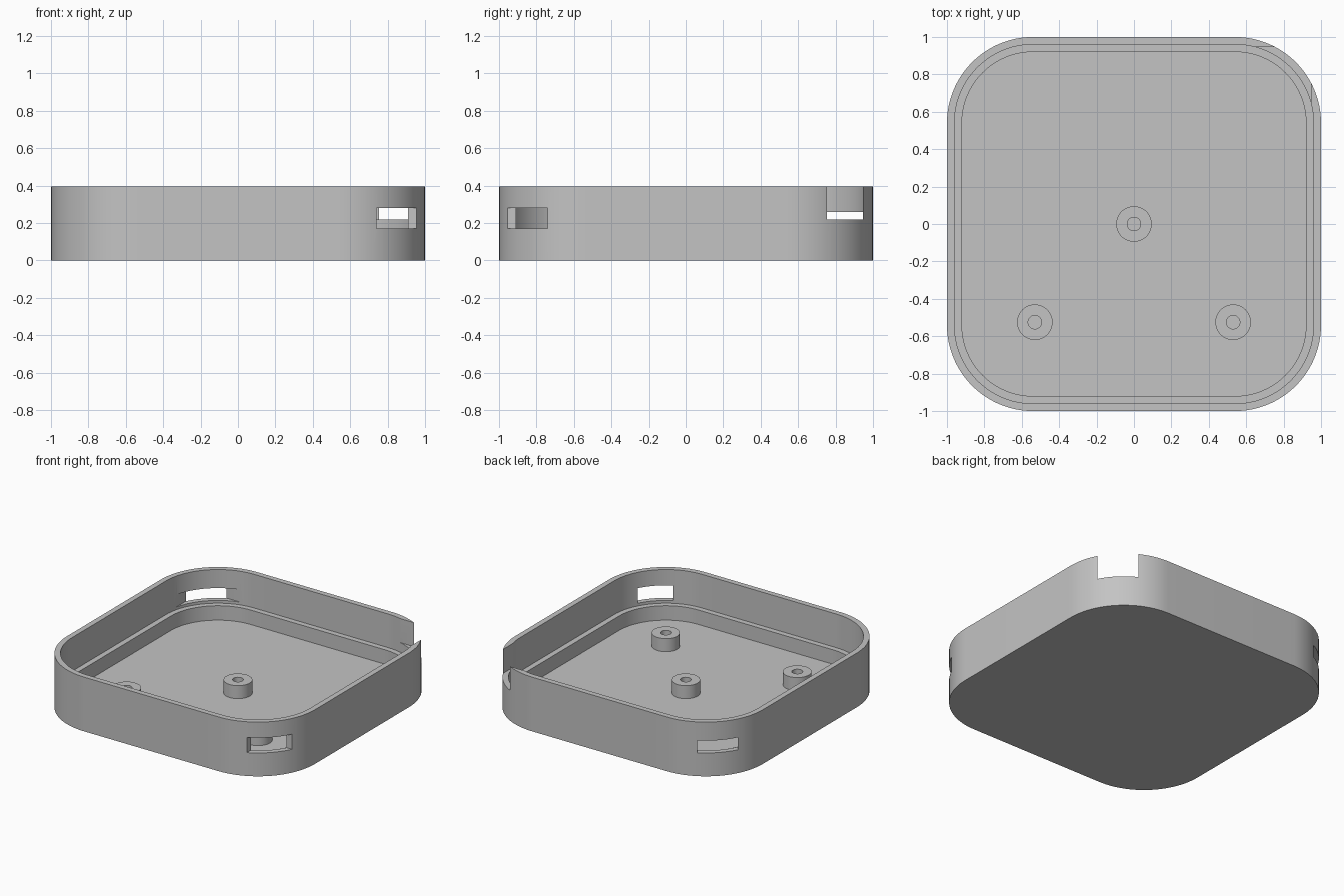
import bpy, bmesh
from math import cos, sin, pi, radians

if "Cube" in bpy.data.objects:
    bpy.data.objects.remove(bpy.data.objects["Cube"])

HEIGHT, FLOOR, LEDGE = 0.395, 0.045, 0.15
CORNER = 0.54  # corner arc centres

gray = bpy.data.materials.new("light gray plastic")
gray.use_nodes = True
gray.diffuse_color = (0.55, 0.55, 0.55, 1)
gray.node_tree.nodes["Principled BSDF"].inputs["Base Color"].default_value = gray.diffuse_color


def rounded_square(half, steps=24):
    r = half - CORNER
    pts = []
    for q, (sx, sy) in enumerate([(1, 1), (-1, 1), (-1, -1), (1, -1)]):
        for i in range(steps + 1):
            a = (q + i / steps) * pi / 2
            pts.append((sx * CORNER + r * cos(a), sy * CORNER + r * sin(a)))
    return pts


def circle(r, steps=48):
    return [(r * cos(2 * pi * i / steps), r * sin(2 * pi * i / steps)) for i in range(steps)]


def loft(name, loops, location=(0, 0, 0)):
    """Bridge (outline, z) loops in order and cap both ends."""
    bm = bmesh.new()
    rings = [[bm.verts.new((x, y, z)) for x, y in pts] for pts, z in loops]
    for a, b in zip(rings, rings[1:]):
        n = len(a)
        for i in range(n):
            j = (i + 1) % n
            bm.faces.new((a[i], a[j], b[j], b[i]))
    bm.faces.new(rings[0][::-1])
    bm.faces.new(rings[-1])
    bmesh.ops.recalc_face_normals(bm, faces=bm.faces)
    mesh = bpy.data.meshes.new(name)
    bm.to_mesh(mesh)
    bm.free()
    mesh.materials.append(gray)
    ob = bpy.data.objects.new(name, mesh)
    ob.location = location
    bpy.context.collection.objects.link(ob)
    return ob


def smooth(ob):
    bpy.ops.object.select_all(action="DESELECT")
    ob.select_set(True)
    bpy.context.view_layer.objects.active = ob
    bpy.ops.object.shade_smooth_by_angle(angle=radians(30))


# Tray: outer wall, rim, upper inner wall, ledge, lower inner wall, floor
tray = loft("tray", [
    (rounded_square(1.0), 0), (rounded_square(1.0), HEIGHT),
    (rounded_square(0.96), HEIGHT), (rounded_square(0.96), LEDGE),
    (rounded_square(0.92), LEDGE), (rounded_square(0.92), FLOOR)])


# Corner openings: square blocks whose edges cross the rounded wall
def cut_corner(name, sx, sy, near, far, z0, z1):
    block = [(sx * x, sy * y) for x, y in
             [(near, near), (far, near), (far, far), (near, far)]]
    cutter = loft(name, [(block, z0), (block, z1)])
    mod = tray.modifiers.new(name, "BOOLEAN")
    mod.object = cutter
    mod.operation = "DIFFERENCE"
    mod.solver = "EXACT"
    return cutter


cutters = [
    cut_corner("front_slot_cutter", 1, -1, 0.74, 1.1, 0.17, 0.28),
    cut_corner("back_slot_cutter", -1, 1, 0.5, 0.947, 0.17, 0.26),
    cut_corner("notch_cutter", 1, 1, 0.5, 0.947, 0.22, 0.6)]

# Apply the cuts, then drop the helpers
bpy.ops.object.select_all(action="DESELECT")
tray.select_set(True)
bpy.context.view_layer.objects.active = tray
for mod in list(tray.modifiers):
    bpy.ops.object.modifier_apply(modifier=mod.name)
for cutter in cutters:
    bpy.data.objects.remove(cutter)
smooth(tray)

# Screw posts with blind holes
for name, x, y in [("centre_post", 0, 0), ("left_post", 0.53, -0.525), ("right_post", -0.53, -0.525)]:
    post = loft(name, [
        (circle(0.095), FLOOR - 0.01), (circle(0.095), 0.14),
        (circle(0.036), 0.14), (circle(0.036), FLOOR + 0.002)], (x, y, 0))
    smooth(post)
